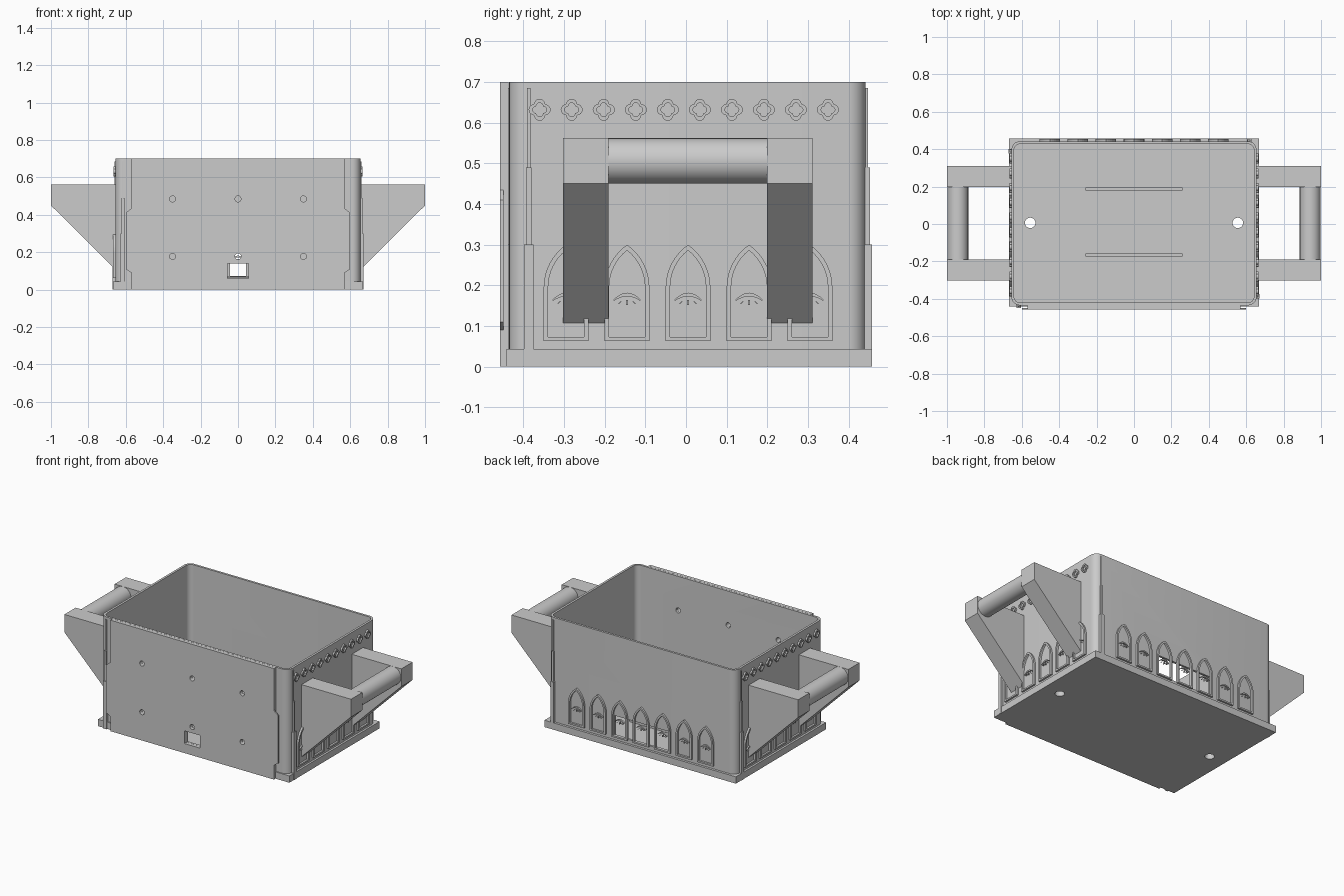
import bpy, bmesh, math
from mathutils import Vector

if "Cube" in bpy.data.objects:
    bpy.data.objects.remove(bpy.data.objects["Cube"])

grey = bpy.data.materials.new("plain_grey")
grey.use_nodes = True
grey.diffuse_color = (0.6, 0.6, 0.6, 1)
grey.node_tree.nodes["Principled BSDF"].inputs["Base Color"].default_value = (0.6, 0.6, 0.6, 1)

X, BACK, FRONT, TOP = 0.655, 0.442, -0.435, 0.7
BAND = 0.043

# Each wall maps (along, up, out) to a point in space
WALLS = {
    "right": lambda u, v, d: (X + d, u, v),
    "left": lambda u, v, d: (-X - d, u, v),
    "back": lambda u, v, d: (u, BACK + d, v),
    "front": lambda u, v, d: (u, FRONT - d, v),
}
floor_plan = lambda u, v, d: (u, v, d)


def finish(name, bm, smooth=False):
    bmesh.ops.recalc_face_normals(bm, faces=bm.faces)
    me = bpy.data.meshes.new(name)
    bm.to_mesh(me)
    bm.free()
    ob = bpy.data.objects.new(name, me)
    bpy.context.collection.objects.link(ob)
    me.materials.append(grey)
    if smooth:
        bpy.ops.object.select_all(action='DESELECT')
        ob.select_set(True)
        bpy.context.view_layer.objects.active = ob
        bpy.ops.object.shade_smooth_by_angle(angle=math.radians(35))
    return ob


def add_prism(bm, outline, place, low, high):
    a = [bm.verts.new(place(u, v, low)) for u, v in outline]
    b = [bm.verts.new(place(u, v, high)) for u, v in outline]
    bm.faces.new(a)
    bm.faces.new(b)
    for i in range(len(a)):
        bm.faces.new((a[i - 1], a[i], b[i], b[i - 1]))


def add_ring(bm, outer, inner, place, low, high):
    loops = [[bm.verts.new(place(u, v, d)) for u, v in line]
             for line, d in ((outer, low), (outer, high), (inner, high), (inner, low))]
    for k in range(4):
        p, q = loops[k - 1], loops[k]
        for i in range(len(p)):
            bm.faces.new((p[i - 1], p[i], q[i], q[i - 1]))


def rect(u0, u1, v0, v1):
    return [(u0, v0), (u1, v0), (u1, v1), (u0, v1)]


def circle(u, v, r, n=24):
    return [(u + r * math.cos(math.tau * i / n), v + r * math.sin(math.tau * i / n)) for i in range(n)]


def prism(name, outlines, place, low, high, smooth=False):
    bm = bmesh.new()
    for line in outlines:
        add_prism(bm, line, place, low, high)
    return finish(name, bm, smooth)


def rounded(x, y0, y1, r, n=8):
    pts = []
    corners = ((x - r, y1 - r), (r - x, y1 - r), (r - x, y0 + r), (x - r, y0 + r))
    for k, (cx, cy) in enumerate(corners):
        for i in range(n + 1):
            a = math.pi / 2 * (k + i / n)
            pts.append((cx + r * math.cos(a), cy + r * math.sin(a)))
    return pts


def cut(ob, cutter):
    cutter.hide_render = True
    mod = ob.modifiers.new("cut", 'BOOLEAN')
    mod.operation, mod.solver, mod.object = 'DIFFERENCE', 'EXACT', cutter
    bpy.context.view_layer.objects.active = ob
    bpy.ops.object.modifier_apply(modifier=mod.name)


# Box walls, floor band and sliding front panel
bm = bmesh.new()
add_ring(bm, rounded(X, FRONT, BACK, 0.045), rounded(X - 0.014, FRONT + 0.014, BACK - 0.014, 0.032),
         floor_plan, BAND - 0.01, TOP)
box_walls = finish("box_walls", bm, True)
floor = prism("floor_band", [rect(-0.668, 0.668, -0.442, 0.457)], floor_plan, 0, BAND)
panel = prism("front_panel", [rect(-0.57, 0.57, 0, TOP)], WALLS["front"], 0.001, 0.022)

# Openings: screw holes, front window, back window, floor drains
holes = [circle(x, z, 0.016) for x in (-0.35, 0, 0.35) for z in (0.178, 0.485)]
front_cutter = prism("front_cutter", holes + [rect(-0.055, 0.055, 0.06, 0.14)], WALLS["front"], -0.05, 0.05)
back_cutter = prism("back_cutter", [rect(-0.19, 0.19, 0.07, 0.195)], WALLS["back"], -0.05, 0.05)
drain_cutter = prism("drain_cutter", [circle(s * 0.555, 0.006, 0.028) for s in (-1, 1)],
                     floor_plan, -0.1, 0.1)
cut(box_walls, front_cutter)
cut(panel, front_cutter)
cut(box_walls, back_cutter)
cut(floor, drain_cutter)
for c in (front_cutter, back_cutter, drain_cutter):
    bpy.data.objects.remove(c)

# Clips on the panel edges and ribs on the floor
tab = [(0.57, 0.09), (0.6, 0.11), (0.6, 0.41), (0.57, 0.435)]
prism("panel_clips", [tab, [(-u, v) for u, v in tab]], WALLS["front"], 0.014, 0.022)
prism("floor_ribs", [rect(-0.26, 0.26, y - 0.008, y + 0.008) for y in (-0.166, 0.186)],
      floor_plan, BAND - 0.01, 0.065)


# Raised pointed arches with a lash motif inside
def arch(u, w, bottom, n=8):
    spring, c = 0.195, 0.0726
    end = math.acos(c / (w + c))
    arc = [((w + c) * math.cos(end * i / n) - c, spring + (w + c) * math.sin(end * i / n)) for i in range(n + 1)]
    half = [(w, bottom)] + arc
    return [(u + a, b) for a, b in half] + [(u - a, b) for a, b in reversed(half[:-1])]


def lash(u, n=8):
    steps = [2 * i / n - 1 for i in range(n + 1)]
    upper = [(u + 0.034 * t, 0.182 - 0.018 * t * t) for t in steps]
    lower = [(u + 0.032 * t, 0.173 - 0.011 * t * t) for t in reversed(steps)]
    return upper + lower


def tick(u, t):
    a, b = u + 0.009 * t, u + 0.014 * t
    top, low = 0.164 - 0.002 * abs(t), 0.152 + 0.002 * abs(t)
    return [(a - 0.002, top), (a + 0.002, top), (b + 0.002, low), (b - 0.002, low)]


def quatrefoil(u, v, r, n=32):
    pts = []
    for i in range(n):
        a = math.tau * i / n
        k = r * (0.72 + 0.28 * abs(math.cos(2 * a)))
        pts.append((u + k * math.cos(a), v + k * math.sin(a)))
    return pts


rows = {"right": [0.005 + 0.15 * i for i in range(-2, 3)],
        "left": [0.005 + 0.15 * i for i in range(-2, 3)],
        "back": [0.15 * i for i in range(-3, 4)]}
for wall, centres in rows.items():
    place = WALLS[wall]
    bm = bmesh.new()
    for u in centres:
        add_ring(bm, arch(u, 0.055, 0.063), arch(u, 0.044, 0.073), place, -0.004, 0.012)
        add_prism(bm, lash(u), place, -0.004, 0.008)
        for t in (-1.5, 0, 1.5):
            add_prism(bm, tick(u, t), place, -0.004, 0.008)
    finish(wall + "_arches", bm)

# Rows of small four-lobed rosettes on the short walls
for wall in ("right", "left"):
    bm = bmesh.new()
    for i in range(10):
        u = -0.36 + 0.0788 * i
        add_ring(bm, quatrefoil(u, 0.632, 0.027), quatrefoil(u, 0.632, 0.017), WALLS[wall], -0.004, 0.01)
    finish(wall + "_rosettes", bm)

# Stepped buttresses, one near a corner of each wall
for wall, u in (("right", -0.387), ("left", 0.39), ("back", 0.615), ("front", -0.615)):
    bm = bmesh.new()
    for half, top, out in ((0.012, 0.3, 0.015), (0.007, 0.49, 0.01), (0.004, 0.685, 0.005)):
        add_prism(bm, rect(u - half, u + half, 0, top), WALLS[wall], -0.008, out)
    finish(wall + "_buttress", bm)

# Handles: two brackets and a round bar on each short side
along_y = lambda u, v, d: (u, d, v)
for side, s in (("right", 1), ("left", -1)):
    profile = [(s * x, z) for x, z in ((X - 0.002, 0.562), (1, 0.562), (1, 0.45), (X - 0.002, 0.105))]
    prism(side + "_front_bracket", [profile], along_y, -0.302, -0.19)
    prism(side + "_back_bracket", [profile], along_y, 0.199, 0.311)
    prism(side + "_grip", [circle(s * 0.942, 0.506, 0.056, 40)], along_y, -0.192, 0.201, True)
